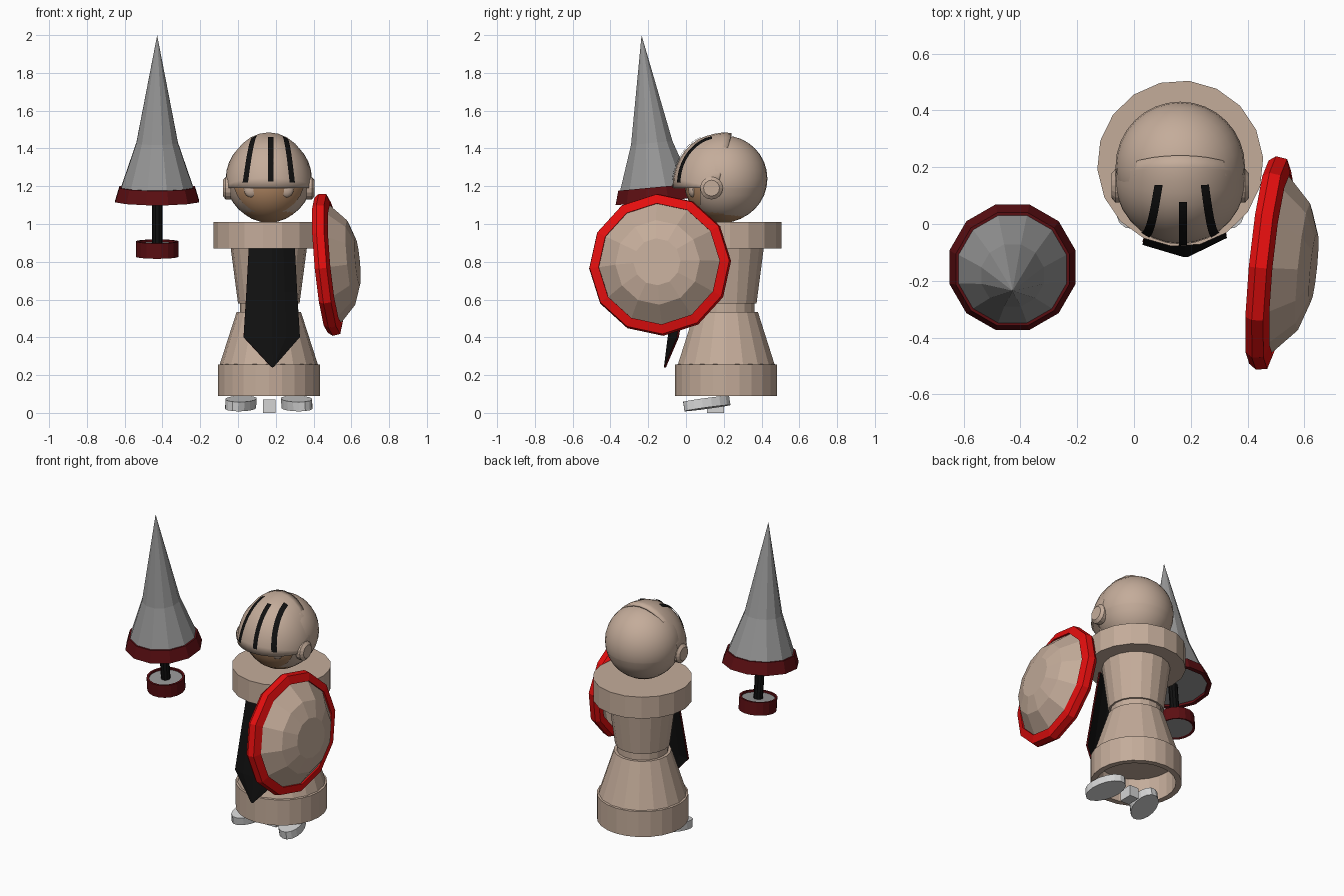
import bpy, bmesh, math
from mathutils import Vector, Matrix

if "Cube" in bpy.data.objects:
    bpy.data.objects.remove(bpy.data.objects["Cube"])


def mat(name, rgb):
    m = bpy.data.materials.new(name)
    lin = [(c / 255 / 12.92) if c < 11 else ((c / 255 + 0.055) / 1.055) ** 2.4 for c in rgb]
    m.diffuse_color = (*lin, 1)
    m.use_nodes = True
    m.node_tree.nodes["Principled BSDF"].inputs["Base Color"].default_value = m.diffuse_color
    return m


TAN = mat("tan_armour", (196, 172, 154))
SKIN = mat("brown_skin", (176, 134, 98))
BLACK = mat("black", (16, 16, 16))
RED = mat("bright_red", (228, 14, 14))
MAROON = mat("dark_red", (92, 14, 18))
GREY = mat("steel_grey", (150, 150, 150))
PALE = mat("pale_grey", (212, 212, 212))


def finish(name, bm, mats, matrix=None, smooth=False, fix=True):
    if fix:
        bmesh.ops.recalc_face_normals(bm, faces=bm.faces[:])
    if matrix:
        bm.transform(matrix)
    me = bpy.data.meshes.new(name)
    bm.to_mesh(me)
    bm.free()
    for m in mats:
        me.materials.append(m)
    ob = bpy.data.objects.new(name, me)
    bpy.context.collection.objects.link(ob)
    if smooth:
        bpy.ops.object.select_all(action='DESELECT')
        ob.select_set(True)
        bpy.context.view_layer.objects.active = ob
        bpy.ops.object.shade_smooth_by_angle(angle=math.radians(35))
    return ob


def lathe(name, profile, sides, mats, matrix, turn=0.0, bands=None, smooth=False):
    """Revolve (radius, height) points; bands gives a material index per profile segment."""
    bm = bmesh.new()
    rings = []
    for r, z in profile:
        n = 1 if r == 0 else sides
        rings.append([bm.verts.new((r * math.cos(turn + math.tau * i / sides),
                                    r * math.sin(turn + math.tau * i / sides), z)) for i in range(n)])
    for k, (a, b) in enumerate(zip(rings, rings[1:])):
        for i in range(sides):
            j = (i + 1) % sides
            quad = [a[i % len(a)], a[j % len(a)], b[j % len(b)], b[i % len(b)]]
            f = bm.faces.new(list(dict.fromkeys(quad)))
            f.material_index = bands[k] if bands else 0
    return finish(name, bm, mats, matrix, smooth)


def sphere(name, centre, radius, material, seg=28, scale=(1, 1, 1), cut=None):
    bm = bmesh.new()
    bmesh.ops.create_uvsphere(bm, u_segments=seg, v_segments=seg // 2, radius=radius)
    bm.transform(Matrix.Translation(centre) @ Matrix.Diagonal((*scale, 1)))
    if cut:
        cut(bm)
    return finish(name, bm, [material], smooth=True)


T = Matrix.Translation
CX, CY = 0.163, 0.213

# Armoured body: hollow base band, flared skirt, waist, torso and wide collar
body = T((CX, CY, 0))
lathe("base_band", [(0.0, 0.25), (0.235, 0.25), (0.235, 0.09), (0.27, 0.09), (0.27, 0.255), (0.255, 0.258)],
      24, [TAN], body)
lathe("skirt", [(0.262, 0.25), (0.17, 0.535), (0, 0.535)], 18, [TAN], body)
lathe("waist", [(0.152, 0.53), (0.152, 0.59)], 18, [TAN], body)
lathe("torso", [(0, 0.58), (0.163, 0.58), (0.202, 0.875)], 18, [TAN], body)
lathe("collar", [(0, 0.87), (0.293, 0.87), (0.293, 1.01), (0, 1.01)], 18, [TAN], body,
      turn=math.radians(4))

# Feet and the small block between them
for side, label in ((-1, "left"), (1, "right")):
    place = (T((CX + side * 0.148, 0.11, 0.05)) @ Matrix.Rotation(side * 0.35, 4, 'Z')
             @ Matrix.Rotation(0.12, 4, 'X') @ Matrix.Rotation(-side * 0.1, 4, 'Y')
             @ Matrix.Diagonal((0.075, 0.13, 1, 1)))
    lathe(label + "_foot", [(0, -0.025), (1, -0.025), (1, 0.025), (0, 0.025)], 16, [PALE], place)
bm = bmesh.new()
bmesh.ops.create_cube(bm, size=1, matrix=T((0.165, 0.155, 0.035)) @ Matrix.Diagonal((0.065, 0.09, 0.07, 1)))
finish("foot_block", bm, [PALE])


# Helmet shell with the face opening cut away
def open_face(bm):
    for co, no in (((0, 0, 1.19), (0, 0, 1)), ((0, 0.075, 0), (0, 1, 0))):
        geom = bm.verts[:] + bm.edges[:] + bm.faces[:]
        bmesh.ops.bisect_plane(bm, geom=geom, plane_co=co, plane_no=no)
    gone = [f for f in bm.faces
            if f.calc_center_median().y < 0.075 and f.calc_center_median().z < 1.19]
    bmesh.ops.delete(bm, geom=gone, context='FACES')


sphere("helmet", (CX, 0.203, 1.24), 0.228, TAN, 32, cut=open_face)
sphere("face", (CX, 0.2, 1.215), 0.208, SKIN)
for side, label in ((-1, "left"), (1, "right")):
    sphere(label + "_eye", (CX + side * 0.09, 0.035, 1.182), 0.042, TAN, 16, scale=(1, 0.55, 1))
    ear = T((CX + side * 0.2, 0.135, 1.19)) @ Matrix.Rotation(side * math.pi / 2, 4, 'Y')
    lathe(label + "_hinge", [(0.06, 0), (0.06, 0.028), (0.042, 0.043), (0, 0.043)], 16, [TAN], ear)


# Visor: ellipsoid swept from brow to crown about the hinge axis
def visor_point(x, pitch, lift=0.0):
    s = max(-1, min(1, x / 0.232))
    c = math.sqrt(1 - s * s)
    k = 1 + lift
    peak = 0.022 * max(0, (pitch - 1.45) / 0.45) * c
    return Vector((CX + x * k, 0.165 - 0.237 * k * c * math.cos(pitch),
                   1.19 + 0.285 * k * c * math.sin(pitch) + peak))


def strip(bm, rows):
    vs = [[bm.verts.new(p) for p in row] for row in rows]
    for a, b in zip(vs, vs[1:]):
        for i in range(len(a) - 1):
            bm.faces.new((a[i], a[i + 1], b[i + 1], b[i]))


bm = bmesh.new()
strip(bm, [[visor_point(0.232 * math.sin(math.radians(-86 + 172 * i / 14)), 1.9 * j / 10)
            for i in range(15)] for j in range(11)])
visor = finish("visor", bm, [TAN], smooth=True, fix=False)
mod = visor.modifiers.new("thickness", 'SOLIDIFY')
mod.thickness = 0.012
mod.offset = -1

# Three dark breathing slits laid on the visor
for label, x0, x1, v1 in (("left", -0.122, -0.075, 1.45), ("middle", 0.01, 0.01, 1.2), ("right", 0.122, 0.085, 1.45)):
    bm = bmesh.new()
    rows = []
    for j in range(17):
        t = j / 16
        x = x0 + (x1 - x0) * t
        rows.append([visor_point(x + d, 0.12 + (v1 - 0.12) * t, 0.02) for d in (-0.014, 0, 0.014)])
    strip(bm, rows)
    finish(label + "_slit", bm, [BLACK], fix=False)

# Curved pointed tabard with dark red edging
bm = bmesh.new()
rows = []
for z, half, mid in ((0.88, 0.117, 0.0), (0.64, 0.13, -0.045), (0.40, 0.145, -0.085)):
    rows.append([(0.178 + half * t, mid + 0.035 * t * t + 0.012 * t, z) for t in (-1, -0.5, 0, 0.5, 1)])
rows.append([(0.182 + 0.004 * t, -0.105, 0.24 + 0.004 * abs(t)) for t in (-1, -0.5, 0, 0.5, 1)])
strip(bm, rows)
tabard = finish("tabard", bm, [BLACK, MAROON], fix=False)
mod = tabard.modifiers.new("thickness", 'SOLIDIFY')
mod.thickness = 0.012
mod.offset = -1
mod.material_offset_rim = 1
# Narrow trim along the tabard border
bm = bmesh.new()
outline = [Vector(r[0]) for r in rows] + [Vector(r[-1]) for r in reversed(rows[:-1])]
strip(bm, [[p + Vector((math.copysign(0.004, p.x - 0.18), -0.001, 0)),
            p + Vector((-math.copysign(0.004, p.x - 0.18), -0.003, 0.004))] for p in outline])
finish("tabard_trim", bm, [MAROON])

# Lance, tilted slightly forward
lance = T((-0.428, -0.155, 1.15)) @ Matrix.Rotation(math.radians(5.4), 4, 'X')
lathe("lance_cone", [(0, 0.03), (0.202, 0.03), (0.114, 0.28), (0, 0.853)], 12, [GREY], lance,
      turn=math.radians(15))
lathe("lance_guard", [(0, -0.015), (0.205, -0.015), (0.205, -0.03), (0.23, -0.03), (0.207, 0.045), (0.19, 0.045)],
      12, [MAROON, GREY], lance, turn=math.radians(15), bands=[1, 0, 0, 0, 0])
lathe("lance_grip", [(0.028, -0.27), (0.028, 0.0)], 10, [BLACK], lance)
lathe("lance_pommel", [(0, -0.32), (0.098, -0.32), (0.113, -0.325), (0.113, -0.243), (0.1, -0.243),
                       (0.1, -0.255), (0, -0.255)],
      18, [MAROON, GREY], lance, bands=[1, 0, 0, 0, 0, 1])

# Round domed shield with a red rim, angled outward
axis = Vector((1, -0.1, 0.095)).normalized()
shield = T((0.445, -0.135, 0.782)) @ axis.to_track_quat('Z', 'Y').to_matrix().to_4x4()
lathe("shield_rim", [(0.32, 0.0), (0.36, -0.005), (0.378, 0.02), (0.372, 0.06), (0.322, 0.075), (0.32, 0.0)],
      12, [RED], shield, turn=math.radians(3))
lathe("shield_dome", [(0, 0.19), (0.125, 0.19), (0.225, 0.155), (0.325, 0.06), (0.325, 0.045),
                      (0.22, 0.135), (0.12, 0.17), (0, 0.17)], 12, [TAN], shield, turn=math.radians(3))
